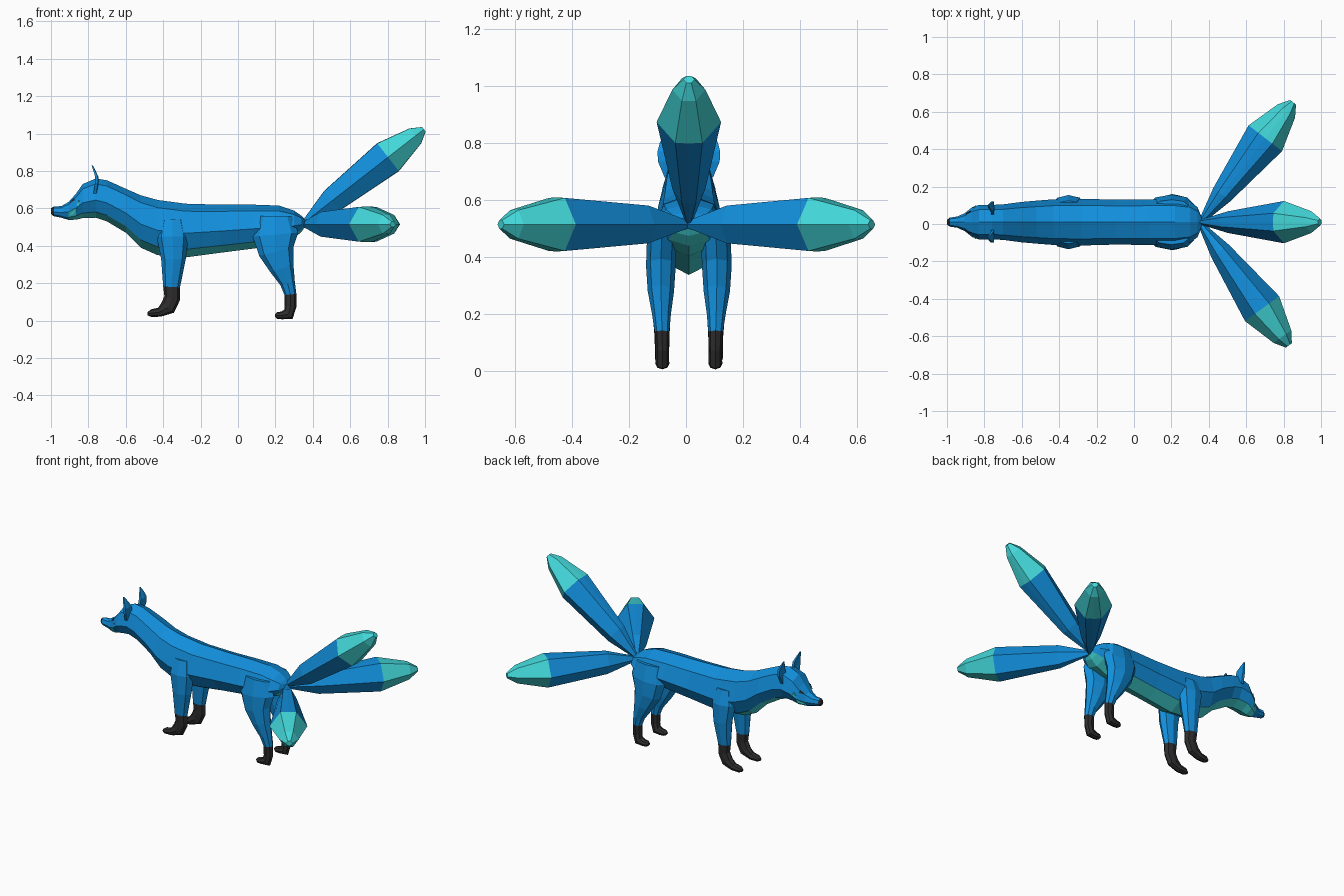
import bpy, bmesh, math
from mathutils import Vector


def material(name, colour):
    m = bpy.data.materials.new(name)
    m.diffuse_color = (*colour, 1)
    return m


BLUE = material("blue fur", (0.006, 0.275, 0.72))
TEAL = material("teal fur", (0.055, 0.68, 0.69))
BLACK = material("black paw", (0.028, 0.026, 0.026))
MATS = [BLUE, TEAL, BLACK]
CY = 0.01  # body mirror plane


def loft(name, rings, rule):
    """Skin rings of points; rule(ring, side) gives the material index."""
    bm = bmesh.new()
    vs = [[bm.verts.new(p) for p in r] for r in rings]
    n = len(vs[0])
    for i in range(len(vs) - 1):
        for j in range(n):
            k = (j + 1) % n
            f = bm.faces.new((vs[i][j], vs[i][k], vs[i + 1][k], vs[i + 1][j]))
            f.material_index = rule(i, j)
    bm.faces.new(vs[0]).material_index = rule(0, 0)
    bm.faces.new(vs[-1]).material_index = rule(len(vs) - 2, 0)
    bmesh.ops.recalc_face_normals(bm, faces=bm.faces)
    me = bpy.data.meshes.new(name)
    bm.to_mesh(me)
    bm.free()
    for m in MATS:
        me.materials.append(m)
    ob = bpy.data.objects.new(name, me)
    bpy.context.collection.objects.link(ob)
    return ob


# Body, neck and head: x, top z, bottom z, half width
sections = [
    (-1.0, 0.60, 0.57, 0.012), (-0.985, 0.61, 0.558, 0.024),
    (-0.945, 0.612, 0.55, 0.03), (-0.905, 0.635, 0.538, 0.048),
    (-0.865, 0.68, 0.54, 0.08), (-0.83, 0.73, 0.548, 0.092),
    (-0.76, 0.76, 0.55, 0.092), (-0.70, 0.75, 0.53, 0.095),
    (-0.60, 0.705, 0.47, 0.108), (-0.52, 0.67, 0.39, 0.115),
    (-0.43, 0.645, 0.35, 0.122), (-0.28, 0.625, 0.338, 0.125),
    (-0.10, 0.62, 0.362, 0.12), (0.08, 0.62, 0.385, 0.122),
    (0.22, 0.615, 0.405, 0.122), (0.30, 0.588, 0.44, 0.11),
    (0.34, 0.56, 0.475, 0.08), (0.36, 0.54, 0.505, 0.03)]
half = [(0, 1), (0.72, 0.86), (1, 0.45), (0.66, 0.15), (0, 0)]
profile = half + [(-y, z) for y, z in half[3:0:-1]]
body_rings = [[(x, CY + w * py, b + (t - b) * pz) for py, pz in profile]
              for x, t, b, w in sections]


def body_colour(i, j):
    if i < 1:
        return 2                       # nose
    if j in (3, 4):
        return 1 if i > 2 else 0       # throat and belly
    if i == 3 and j in (2, 5):
        return 1                       # cheeks
    return 0


loft("body", body_rings, body_colour)

# Cheek tufts, eyes and ears on both sides
for s, side in ((-1, "right"), (1, "left")):
    tuft = [[(-0.90, CY + s * 0.042, 0.565), (-0.87, CY + s * 0.07, 0.575),
             (-0.87, CY + s * 0.055, 0.60)],
            [(-0.85, CY + s * 0.088, 0.64), (-0.845, CY + s * 0.092, 0.635),
             (-0.85, CY + s * 0.08, 0.645)]]
    loft(side + "_cheek_tuft", tuft, lambda i, j: 1)

    eye = [[(-0.898, CY + s * (0.04 + d), 0.632),
            (-0.873, CY + s * (0.058 + d), 0.642),
            (-0.877, CY + s * (0.05 + d), 0.655)] for d in (0, 0.006)]
    loft(side + "_eye", eye, lambda i, j: 2)

    # x, z, inner y, outer y, half thickness
    ear = [(-0.765, 0.68, 0.035, 0.085, 0.008),
           (-0.757, 0.735, 0.04, 0.108, 0.008),
           (-0.757, 0.77, 0.05, 0.11, 0.007),
           (-0.768, 0.80, 0.065, 0.102, 0.005),
           (-0.78, 0.83, 0.083, 0.088, 0.003)]
    rings = [[(x - h, CY + s * a, z), (x - h * 0.2, CY + s * (a + b) / 2, z),
              (x - h, CY + s * b, z), (x + h, CY + s * b, z),
              (x + h * 1.4, CY + s * (a + b) / 2, z), (x + h, CY + s * a, z)]
             for x, z, a, b, h in ear]
    loft(side + "_ear", rings, lambda i, j: 0)

# Legs: x, z, pitch, half depth, half width, y offset from the mirror plane
front = [(-0.35, 0.54, -90, 0.06, 0.03, 0.085),
         (-0.35, 0.45, -90, 0.085, 0.05, 0.095),
         (-0.345, 0.33, -90, 0.066, 0.046, 0.098),
         (-0.355, 0.18, -93, 0.045, 0.03, 0.095),
         (-0.352, 0.12, -105, 0.043, 0.026, 0.094),
         (-0.375, 0.07, -130, 0.043, 0.025, 0.094),
         (-0.42, 0.045, -165, 0.025, 0.025, 0.094),
         (-0.465, 0.04, -180, 0.02, 0.023, 0.094),
         (-0.483, 0.037, -180, 0.009, 0.012, 0.094)]
hind = [(0.20, 0.56, -90, 0.09, 0.03, 0.09),
        (0.20, 0.46, -85, 0.122, 0.052, 0.095),
        (0.205, 0.37, -75, 0.095, 0.052, 0.098),
        (0.235, 0.28, -70, 0.065, 0.046, 0.098),
        (0.265, 0.20, -75, 0.04, 0.033, 0.096),
        (0.28, 0.14, -85, 0.032, 0.026, 0.094),
        (0.28, 0.075, -95, 0.032, 0.023, 0.093),
        (0.27, 0.035, -140, 0.034, 0.024, 0.093),
        (0.235, 0.028, -180, 0.021, 0.025, 0.093),
        (0.21, 0.027, -180, 0.018, 0.022, 0.093),
        (0.198, 0.027, -180, 0.008, 0.012, 0.093)]


def leg(name, rings, s, paw):
    pts = []
    for x, z, pitch, d, w, off in rings:
        p = math.radians(pitch)
        ring = []
        for k in range(8):
            a = k * math.pi / 4
            u = d * math.cos(a)
            ring.append((x - math.sin(p) * u, CY + s * off + w * math.sin(a),
                         z + math.cos(p) * u))
        pts.append(ring)
    loft(name, pts, lambda i, j: 2 if i >= paw else 0)


for s, side in ((-1, "right"), (1, "left")):
    leg(side + "_front_leg", front, s, 3)
    leg(side + "_hind_leg", hind, s, 5)

# Tails: distance along, half width, half thickness
tail_rings = [(-0.01, 0.012, 0.012), (0.18, 0.058, 0.066), (0.56, 0.113, 0.093),
              (0.745, 0.058, 0.05), (0.803, 0.02, 0.015)]
tail_profile = [(1, 0), (0.42, 1), (0, 1.02), (-0.42, 1),
                (-1, 0), (-0.42, -1), (0, -1.02), (0.42, -1)]


def tail(name, base, direction, wide):
    base, d, w = Vector(base), Vector(direction).normalized(), Vector(wide)
    w = (w - d * w.dot(d)).normalized()
    t = d.cross(w)
    rings = [[base + d * r + w * a * pa + t * b * pb for pa, pb in tail_profile]
             for r, a, b in tail_rings]
    loft(name, rings, lambda i, j: 1 if i >= 2 else 0)


tail("upper_tail", (0.36, CY, 0.53), (0.63, 0, 0.49), (0, 1, 0))
tail("left_tail", (0.36, 0.015, 0.515), (0.49, 0.635, 0), (-0.635, 0.49, 0))
tail("right_tail", (0.355, 0.0, 0.515), (0.47, -0.645, 0), (0.645, 0.47, 0))
